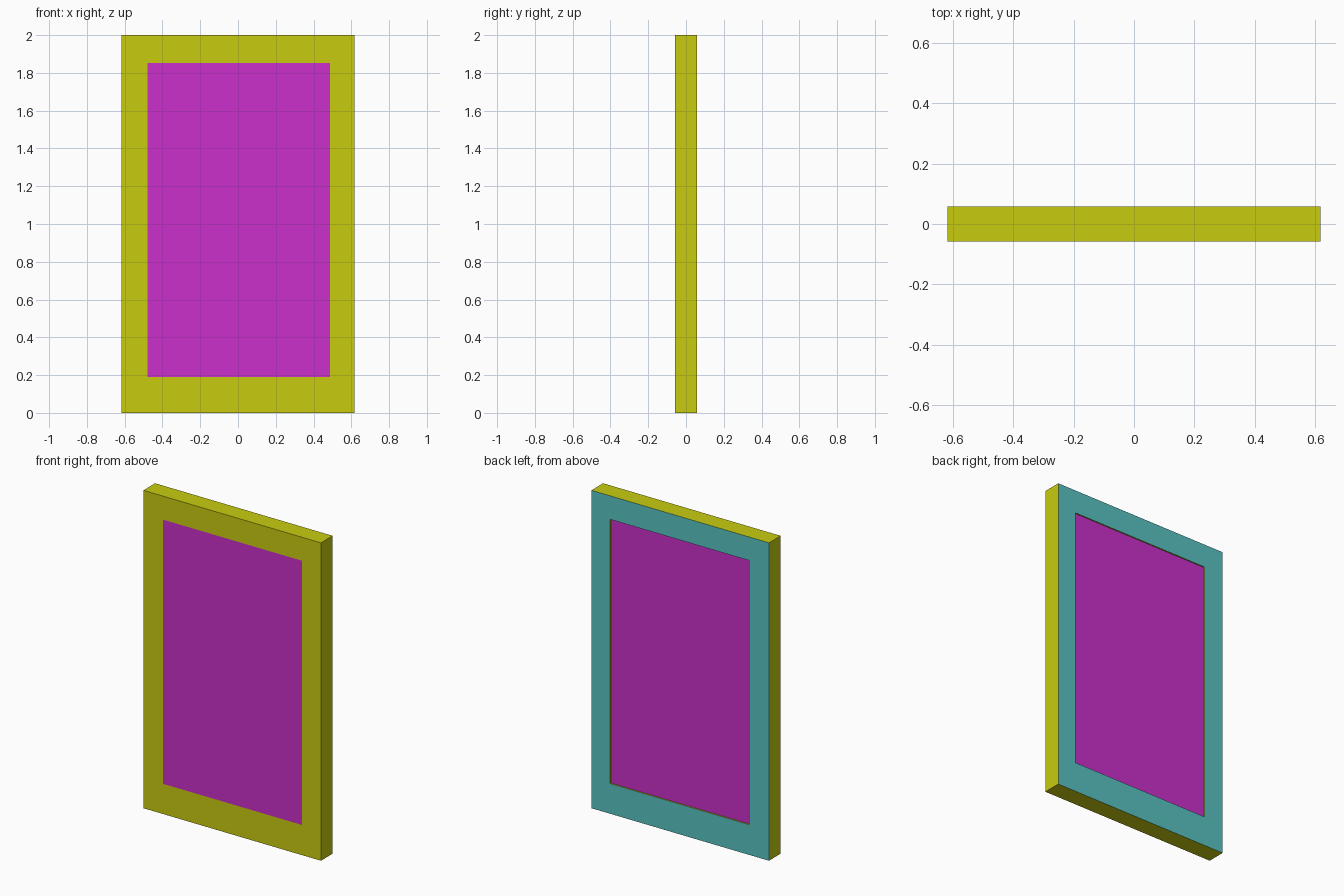
import bpy, bmesh

if "Cube" in bpy.data.objects:
    bpy.data.objects.remove(bpy.data.objects["Cube"])

W, H, D = 0.618, 2.0, 0.058                 # half width, height, half depth
OPENING = (-0.48, 0.487, 0.19, 1.852)       # x0, x1, z0, z1
PANEL_BACK = 0.05                           # panel is slightly recessed at the back


def material(name, color):
    m = bpy.data.materials.new(name)
    m.diffuse_color = (*color, 1)
    m.use_nodes = True
    m.node_tree.nodes["Principled BSDF"].inputs["Base Color"].default_value = m.diffuse_color
    return m


def make_object(name, bm, mats):
    bmesh.ops.recalc_face_normals(bm, faces=bm.faces)
    me = bpy.data.meshes.new(name)
    bm.to_mesh(me)
    bm.free()
    for m in mats:
        me.materials.append(m)
    ob = bpy.data.objects.new(name, me)
    bpy.context.collection.objects.link(ob)
    return ob


def rect(bm, x0, x1, z0, z1, y):
    return [bm.verts.new((x, y, z)) for x, z in ((x0, z0), (x1, z0), (x1, z1), (x0, z1))]


yellow = material("frame_yellow", (0.58, 0.60, 0.005))
teal = material("backing_teal", (0.10, 0.55, 0.55))
magenta = material("panel_magenta", (0.60, 0.03, 0.60))

# Frame: four mitred rails around the opening, teal on the back
bm = bmesh.new()
outer = (-W, W, 0, H)
rings = [rect(bm, *outer, -D), rect(bm, *OPENING, -D),
         rect(bm, *OPENING, D), rect(bm, *outer, D)]
for r in range(4):
    a, b = rings[r], rings[(r + 1) % 4]
    for i in range(4):
        j = (i + 1) % 4
        f = bm.faces.new((a[i], a[j], b[j], b[i]))
        f.material_index = 1 if r == 2 else 0
make_object("frame", bm, [yellow, teal])

# Panel filling the opening, flush with the front
bm = bmesh.new()
front, back = rect(bm, *OPENING, -D), rect(bm, *OPENING, PANEL_BACK)
bm.faces.new(front)
bm.faces.new(back[::-1])
for i in range(4):
    j = (i + 1) % 4
    bm.faces.new((front[i], back[i], back[j], front[j]))
make_object("panel", bm, [magenta])
